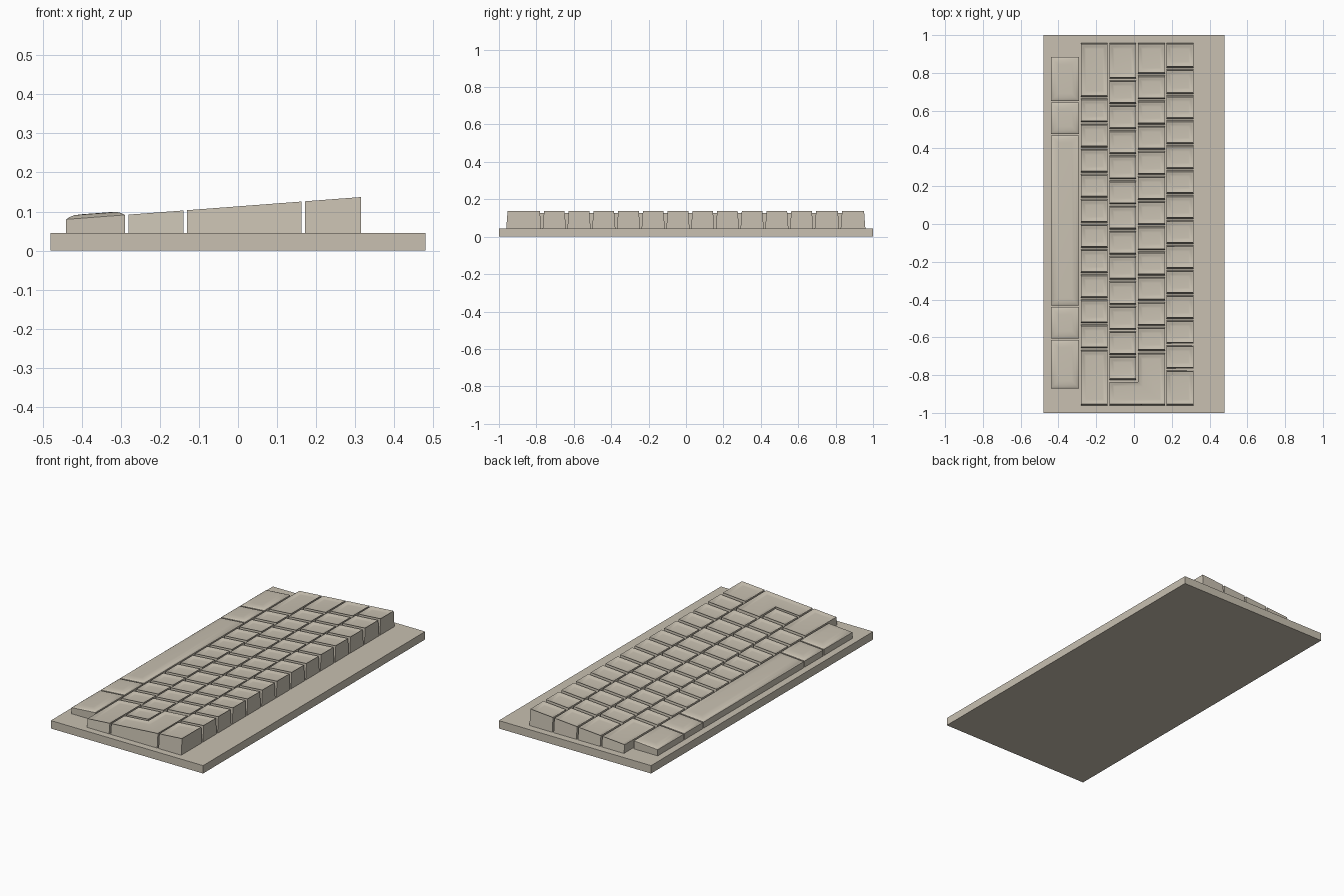
import bpy, bmesh

if "Cube" in bpy.data.objects:
    bpy.data.objects.remove(bpy.data.objects["Cube"])

mat = bpy.data.materials.new("warm beige")
mat.diffuse_color = (0.58, 0.53, 0.44, 1)
mat.use_nodes = True
mat.node_tree.nodes["Principled BSDF"].inputs["Base Color"].default_value = mat.diffuse_color

BASE_TOP = 0.045
GAP = 0.004


def finish(bm, name):
    mesh = bpy.data.meshes.new(name)
    bm.to_mesh(mesh)
    bm.free()
    mesh.materials.append(mat)
    ob = bpy.data.objects.new(name, mesh)
    bpy.context.collection.objects.link(ob)
    return ob


def slope(x):
    """Height of the sloping key plane."""
    return 0.092 + (x + 0.28) * 0.0756


def add_key(bm, outline, steps, taper=0.007):
    """Key with vertical x walls, tapered y ends and a shaped top.
    steps: (inset, height change) pairs."""
    face = bm.faces.new([bm.verts.new((x, y, BASE_TOP - 0.002)) for x, y in outline])
    face.normal_update()
    top = bmesh.ops.extrude_face_region(bm, geom=[face])["geom"]
    top_face = next(g for g in top if isinstance(g, bmesh.types.BMFace))
    lo = min(y for _, y in outline)
    hi = max(y for _, y in outline)
    for v in top_face.verts:
        v.co.z = slope(v.co.x)
        if abs(v.co.y - lo) < 1e-5:
            v.co.y += taper
        elif abs(v.co.y - hi) < 1e-5:
            v.co.y -= taper
    top_face.normal_update()
    for inset, dz in steps:
        bmesh.ops.inset_region(bm, faces=[top_face], thickness=inset,
                               use_even_offset=True, use_boundary=True)
        for v in top_face.verts:
            v.co.z += dz


def rect(x0, x1, y0, y1):
    return [(x0, y0), (x1, y0), (x1, y1), (x0, y1)]


def splits(start, pitch, count):
    return [start - pitch * i for i in range(count + 1)]


def key_row(name, x0, x1, bounds, steps, taper=0.007, extra=None):
    bm = bmesh.new()
    for a, b in zip(bounds, bounds[1:]):
        add_key(bm, rect(x0, x1, b + GAP, a - GAP), steps, taper)
    if extra:
        add_key(bm, extra, steps, taper)
    bmesh.ops.recalc_face_normals(bm, faces=bm.faces[:])
    ob = finish(bm, name)
    bpy.ops.object.select_all(action='DESELECT')
    ob.select_set(True)
    bpy.context.view_layer.objects.active = ob
    bpy.ops.object.shade_smooth_by_angle(angle=0.6)


# Base slab
bm = bmesh.new()
bmesh.ops.create_cube(bm, size=1)
for v in bm.verts:
    v.co.x *= 0.96
    v.co.y *= 2
    v.co.z = (v.co.z + 0.5) * BASE_TOP
finish(bm, "base_plate")

# Dished key rows
dish = [(0.004, -0.001), (0.010, -0.006), (0.012, -0.001)]
key_row("number_row", 0.172, 0.315,
        [0.963, 0.823] + splits(0.684, 0.1322, 11) + [-0.965], dish)
key_row("upper_letter_row", 0.02, 0.163,
        [0.963] + splits(0.79, 0.1332, 11), dish)
key_row("home_letter_row", -0.13, 0.01,
        [0.963] + splits(0.765, 0.1329, 12), dish)
key_row("lower_letter_row", -0.28, -0.14,
        [0.963] + splits(0.668, 0.133, 10) + [-0.965], dish)

# L-shaped return key across two rows
key_row("return_key", 0, 0, [], dish,
        extra=[(-0.13, -0.961), (0.163, -0.961), (0.163, -0.682),
               (0.02, -0.682), (0.02, -0.836), (-0.13, -0.836)])

# Raised pillow keys: long bar and its neighbours
pillow = [(0.008, 0.005), (0.012, 0.004), (0.02, 0.001)]
key_row("space_bar_row", -0.44, -0.29,
        [0.887, 0.647, 0.473, -0.436, -0.611, -0.874], pillow, 0.0)
